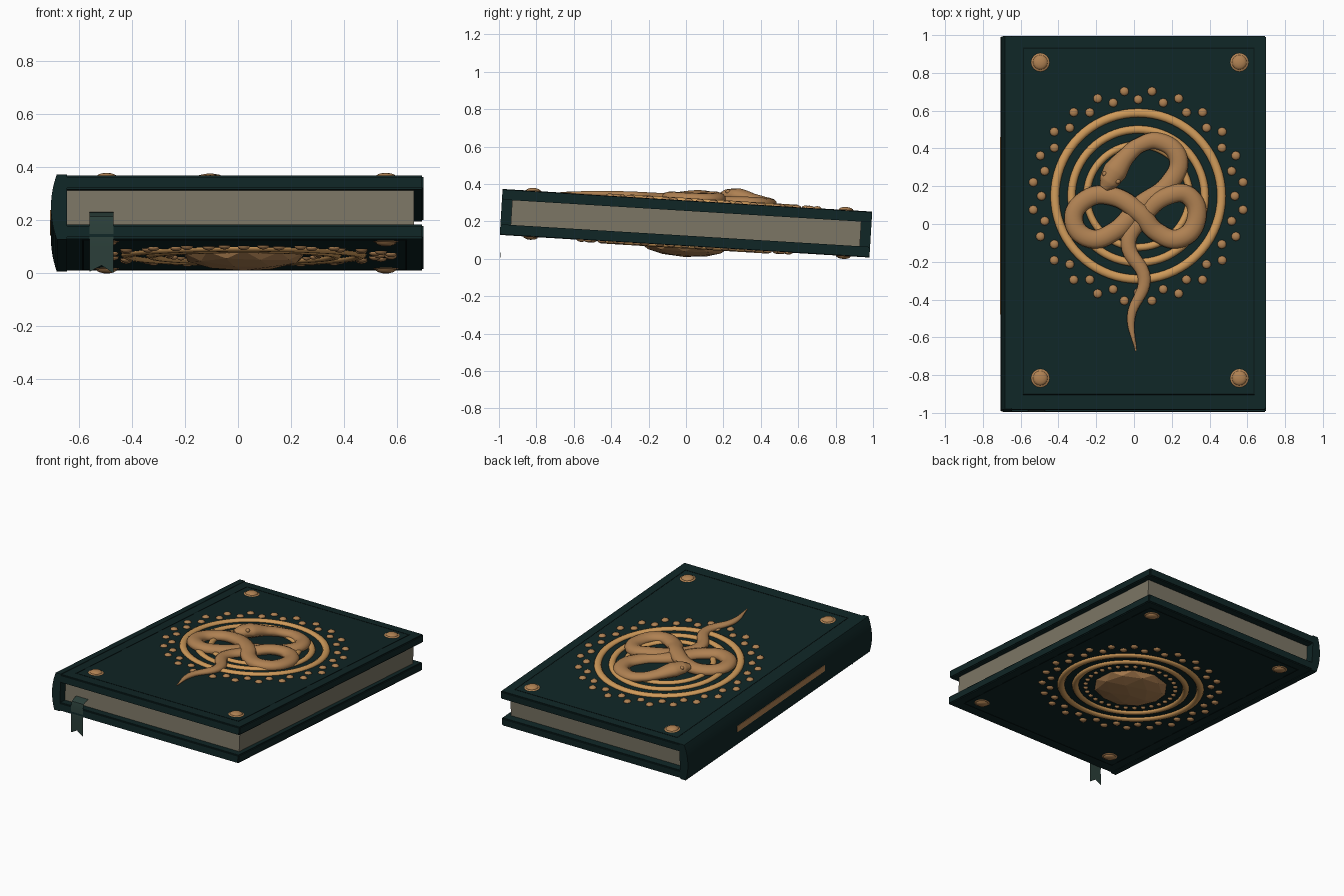
import bpy, bmesh, math
from mathutils import Matrix, Vector

cube = bpy.data.objects.get("Cube")
if cube:
    bpy.data.objects.remove(cube)

# The book lies tilted, with its front end raised
TILT = Matrix.Translation((0, 0, 0.19)) @ Matrix.Rotation(math.radians(-3.5), 4, 'X')
LEVEL = Matrix.Identity(4)
SURF = 0.12          # half the thickness of the closed book


def material(name, r, g, b, rough=0.6):
    m = bpy.data.materials.new(name)
    m.use_nodes = True
    m.diffuse_color = (r, g, b, 1)
    node = m.node_tree.nodes["Principled BSDF"]
    node.inputs["Base Color"].default_value = (r, g, b, 1)
    node.inputs["Roughness"].default_value = rough
    return m


LEATHER = material("dark green leather", 0.005, 0.019, 0.019)
GROOVE = material("groove black green", 0.002, 0.008, 0.008)
PAPER = material("aged paper", 0.2, 0.18, 0.13)
GOLD = material("gold", 0.62, 0.32, 0.1)
BRONZE = material("bronze", 0.43, 0.22, 0.085)
RIBBON = material("ribbon green", 0.024, 0.05, 0.042)


def finish(name, bm, mat, frame=TILT, smooth=None):
    bmesh.ops.recalc_face_normals(bm, faces=bm.faces)
    mesh = bpy.data.meshes.new(name)
    bm.to_mesh(mesh)
    bm.free()
    return place(name, mesh, mat, frame, smooth)


def place(name, mesh, mat, frame=TILT, smooth=None):
    mesh.materials.clear()
    mesh.materials.append(mat)
    for p in mesh.polygons:
        p.use_smooth = smooth is not None
        p.material_index = 0
    if smooth:
        mesh.set_sharp_from_angle(angle=math.radians(smooth))
    obj = bpy.data.objects.new(name, mesh)
    obj.matrix_basis = frame
    bpy.context.scene.collection.objects.link(obj)
    return obj


def add_box(bm, lo, hi):
    lo, hi = Vector(lo), Vector(hi)
    m = Matrix.Translation((lo + hi) / 2) @ Matrix.Diagonal((*(hi - lo), 1))
    bmesh.ops.create_cube(bm, size=1, matrix=m)


def box(name, lo, hi, mat, bevel=0):
    bm = bmesh.new()
    add_box(bm, lo, hi)
    if bevel:
        bmesh.ops.bevel(bm, geom=bm.edges[:], offset=bevel, segments=2, affect='EDGES')
    return finish(name, bm, mat)


def add_bead(bm, x, y, z, r, h, seg=10):
    m = Matrix.Translation((x, y, z)) @ Matrix.Diagonal((r, r, h, 1))
    bmesh.ops.create_uvsphere(bm, u_segments=seg, v_segments=8, radius=1, matrix=m)


def ring(name, cx, cy, z, r, tube, height):
    # flattened torus spun from an elliptical section
    bm = bmesh.new()
    n = 10
    vs = []
    for i in range(n):
        a = math.tau * i / n
        vs.append(bm.verts.new((cx + r + tube * math.cos(a), cy, z + height * math.sin(a))))
    es = [bm.edges.new((vs[i], vs[(i + 1) % n])) for i in range(n)]
    bmesh.ops.spin(bm, geom=vs + es, cent=(cx, cy, 0), axis=(0, 0, 1),
                   angle=math.tau, steps=72, use_duplicate=False)
    bmesh.ops.remove_doubles(bm, verts=bm.verts, dist=0.0005)
    finish(name, bm, GOLD, smooth=60)


# Covers, pages
for side, s in (("top", 1), ("bottom", -1)):
    z0, z1 = sorted((s * 0.066, s * SURF))
    box(side + "_cover", (-0.67, -0.99, z0), (0.7, 0.99, z1), LEATHER, 0.006)
box("page_block", (-0.66, -0.935, -0.068), (0.665, 0.935, 0.068), PAPER)

# Rounded spine
bm = bmesh.new()
half = SURF + 0.003
profile = [(-0.645, half), (-0.645, -half)]
for i in range(13):
    t = -1 + i / 6
    profile.append((-0.706 + 0.022 * t * t, half * t))
face = bm.faces.new([bm.verts.new((x, -0.99, z)) for x, z in profile])
ext = bmesh.ops.extrude_face_region(bm, geom=[face])
bmesh.ops.translate(bm, vec=(0, 1.98, 0),
                    verts=[v for v in ext["geom"] if isinstance(v, bmesh.types.BMVert)])
finish("spine", bm, LEATHER, smooth=30)
box("spine_gilt_band", (-0.709, -0.48, -0.02), (-0.704, 0.46, 0.02), BRONZE)

# Decoration on both covers
for side, s, cy in (("top", 1, 0.141), ("bottom", -1, 0.0)):
    z, cx = s * SURF, 0.022

    # Tooled border lines
    bm = bmesh.new()
    w = 0.003
    x0, x1, y0, y1 = -0.585, 0.635, -0.91, 0.925
    for lo, hi in (((x0, y0), (x0, y1)), ((x1, y0), (x1, y1)),
                   ((x0, y0), (x1, y0)), ((x0, y1), (x1, y1))):
        add_box(bm, (lo[0] - w, lo[1] - w, z - 0.0015), (hi[0] + w, hi[1] + w, z + 0.0015))
    finish(side + "_border_lines", bm, GROOVE)

    # Corner studs
    bm = bmesh.new()
    for x in (-0.496, 0.558):
        for y in (-0.825, 0.85):
            add_bead(bm, x, y, z, 0.049, 0.008, 16)
            add_bead(bm, x, y, z + s * 0.002, 0.04, 0.017, 16)
    finish(side + "_corner_studs", bm, BRONZE, smooth=50)

    # Two staggered circles of beads
    bm = bmesh.new()
    for i in range(48):
        a = math.tau * i / 48
        r = 0.56 if i % 2 else 0.512
        add_bead(bm, cx + r * math.sin(a), cy + r * math.cos(a), z, 0.024, 0.014)
    finish(side + "_bead_circle", bm, BRONZE, smooth=40)

    # Concentric rings
    radii = (0.441, 0.353, 0.272) if s > 0 else (0.441, 0.35)
    for i, r in enumerate(radii):
        ring(f"{side}_ring_{i + 1}", cx, cy, z, r, 0.023 - 0.002 * i, 0.016)

# Faceted boss and small beads under the book
bm = bmesh.new()
m = Matrix.Translation((0.022, 0, -SURF)) @ Matrix.Diagonal((0.235, 0.235, 0.06, 1))
bmesh.ops.create_icosphere(bm, subdivisions=2, radius=1, matrix=m)
finish("faceted_boss", bm, BRONZE)
bm = bmesh.new()
for i in range(32):
    a = math.tau * i / 32
    add_bead(bm, 0.022 + 0.285 * math.cos(a), 0.285 * math.sin(a), -SURF, 0.016, 0.012, 8)
finish("boss_beads", bm, BRONZE, smooth=40)

# Coiled snake: x, y, lift above the cover, relative thickness
FLAT = 0.65
path = [(-.16, .18, .04, .55), (-.135, .215, .042, 1.15), (-.1, .27, .042, 1.4),
        (-.04, .35, .03, 1), (.03, .41, .02, .9), (.135, .43, .012, 1),
        (.235, .34, .01, 1.1), (.18, .2, .006, 1.1), (.03, .09, .008, 1.1),
        (-.1, -.045, .01, 1.1), (-.235, -.085, .012, 1.1), (-.32, .015, .012, 1.1),
        (-.25, .125, .014, 1.1), (-.12, .14, .02, 1.1), (.03, .05, .028, 1.1),
        (.12, -.05, .012, 1.1), (.24, -.085, .012, 1.1), (.33, .015, .012, 1.1),
        (.29, .14, .018, 1.1), (.18, .14, .028, 1.05), (.04, .02, .01, 1),
        (-.03, -.11, .008, .9), (.055, -.3, .01, .75), (-.015, -.5, .008, .5),
        (.01, -.68, .004, .08)]
curve = bpy.data.curves.new("snake_path", 'CURVE')
curve.dimensions = '3D'
curve.bevel_depth = 0.046
curve.bevel_resolution = 4
curve.resolution_u = 8
curve.use_fill_caps = True
spline = curve.splines.new('BEZIER')
spline.bezier_points.add(len(path) - 1)
for p, (x, y, z, r) in zip(spline.bezier_points, path):
    p.co = (x, y, z / FLAT)
    p.radius = r
    p.handle_left_type = p.handle_right_type = 'AUTO'
helper = bpy.data.objects.new("snake_path", curve)
bpy.context.scene.collection.objects.link(helper)
deps = bpy.context.evaluated_depsgraph_get()
mesh = bpy.data.meshes.new_from_object(helper.evaluated_get(deps))
bpy.data.objects.remove(helper)
mesh.transform(Matrix.Translation((0, 0, SURF)) @ Matrix.Diagonal((1, 1, FLAT, 1)))
place("snake", mesh, BRONZE, smooth=60)

# Snake eyes
bm = bmesh.new()
for x, y in ((-0.155, 0.255), (-0.085, 0.215)):
    add_bead(bm, x, y, SURF + 0.062, 0.014, 0.012)
finish("snake_eyes", bm, BRONZE, smooth=40)

# Bookmark ribbon hanging out of the pages, with a notched end
bm = bmesh.new()
rows = []
for y, z in ((-0.9, 0.232), (-0.95, 0.23), (-0.985, 0.215), (-0.994, 0.18),
             (-0.995, 0.1), (-0.993, 0.0)):
    notch = 0.03 if z == 0 else 0
    rows.append([bm.verts.new((x, y, z + dz)) for x, dz in
                 ((-0.56, 0.006 if notch else 0), (-0.515, notch), (-0.47, 0))])
for a, b in zip(rows, rows[1:]):
    for i in range(2):
        bm.faces.new((a[i], a[i + 1], b[i + 1], b[i]))
bmesh.ops.solidify(bm, geom=bm.faces[:], thickness=0.002)
finish("bookmark_ribbon", bm, RIBBON, LEVEL, smooth=40)
